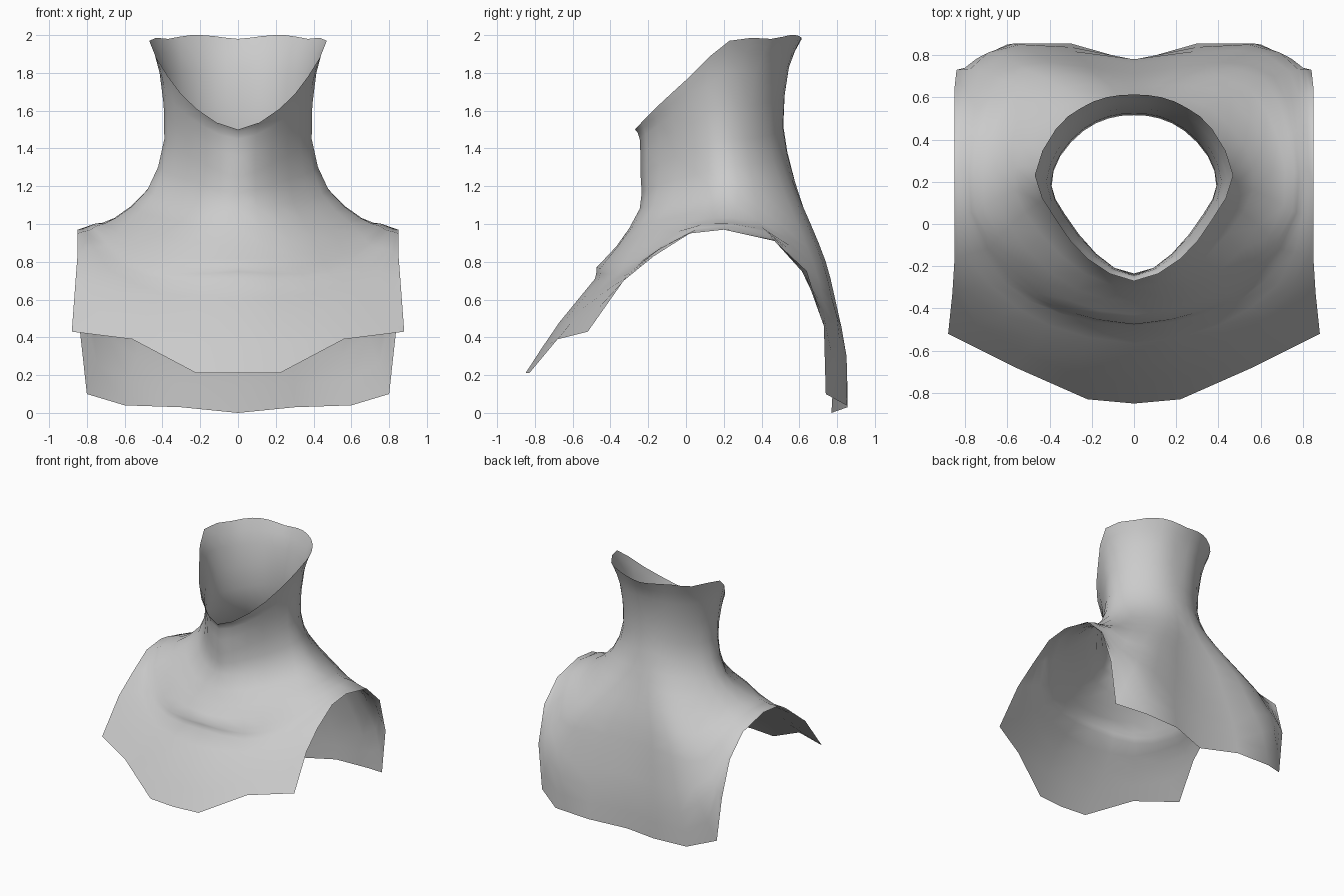
import bpy, bmesh
from mathutils import Vector

if "Cube" in bpy.data.objects:
    bpy.data.objects.remove(bpy.data.objects["Cube"])


def catmull(a, b, c, d, t):
    return 0.5 * (2 * b + (c - a) * t + (2 * a - 5 * b + 4 * c - d) * t * t
                  + (3 * b - a - 3 * c + d) * t ** 3)


def densify(points):
    """Insert a smooth midpoint between each pair of points."""
    out = []
    for i in range(len(points) - 1):
        a = points[i - 1] if i else 2 * points[0] - points[1]
        d = points[i + 2] if i + 2 < len(points) else 2 * points[-1] - points[-2]
        out += [points[i], catmull(a, points[i], points[i + 1], d, 0.5)]
    return out + [points[-1]]


def half_ring(*pts):
    """Half loop from front centre to back centre, mirrored ends for tangents."""
    p = [Vector(q) for q in pts]
    flip = lambda v: Vector((-v.x, v.y, v.z))
    return densify([flip(p[1])] + p + [flip(p[-2])])[2:-2]


# Neck rings, top to bottom
rim = half_ring((0, -.27, 1.5), (.22, -.165, 1.61), (.37, .02, 1.78), (.47, .23, 1.97),
                (.37, .45, 1.98), (.25, .55, 2), (.13, .6, 1.995), (0, .613, 1.98))
neck_top = half_ring((0, -.245, 1.45), (.19, -.15, 1.52), (.34, .02, 1.64), (.415, .2, 1.8),
                     (.35, .37, 1.8), (.24, .48, 1.81), (.12, .535, 1.82), (0, .545, 1.83))
neck_mid = half_ring((0, -.24, 1.25), (.18, -.14, 1.32), (.33, .05, 1.4), (.39, .18, 1.45),
                     (.35, .32, 1.45), (.24, .44, 1.47), (.12, .5, 1.5), (0, .515, 1.52))
neck_base = half_ring((0, -.245, 1.08), (.2, -.17, 1.1), (.38, .02, 1.13), (.48, .19, 1.18),
                      (.43, .36, 1.2), (.28, .5, 1.22), (.13, .56, 1.24), (0, .57, 1.25))
# Shoulder, collarbone and chest rings
shoulder = half_ring((0, -.37, .88), (.27, -.31, .91), (.5, -.13, .97), (.65, .12, 1.03),
                     (.62, .38, 1.02), (.45, .6, .98), (.22, .66, 1), (0, .64, 1))
collarbone = half_ring((0, -.475, .77), (.33, -.4, .77), (.56, -.23, .84), (.75, .06, .99),
                       (.73, .42, .97), (.62, .68, .78), (.36, .74, .8), (0, .69, .82))
under_bone = half_ring((0, -.482, .71), (.36, -.42, .7), (.62, -.27, .78), (.78, .05, .97),
                       (.77, .44, .95), (.69, .71, .66), (.43, .79, .6), (0, .735, .58))
chest = half_ring((0, -.67, .48), (.46, -.55, .55), (.75, -.3, .74), (.82, .03, .96),
                  (.82, .46, .92), (.78, .73, .55), (.54, .85, .3), (0, .78, .3))
# Hem: front edge, armhole, back edge
hem = [Vector(p) for p in (
    (0, -.85, .21), (.22, -.83, .21), (.56, -.68, .39), (.88, -.52, .43), (.86, -.33, .7),
    (.85, -.17, .83), (.85, .02, .95), (.85, .2, .97), (.85, .47, .91), (.85, .64, .75),
    (.84, .73, .46), (.8, .74, .1), (.6, .85, .04), (.3, .855, .03), (0, .77, 0))]

rings = [rim, neck_top, neck_mid, neck_base, shoulder, collarbone, under_bone, chest, hem]
columns = [densify([r[c] for r in rings]) for c in range(len(hem))]

# Loft the half shell
bm = bmesh.new()
grid = [[bm.verts.new(p) for p in col] for col in columns]
for a, b in zip(grid, grid[1:]):
    for i in range(len(a) - 1):
        bm.faces.new((a[i], a[i + 1], b[i + 1], b[i]))
for v in grid[0] + grid[-1]:
    v.co.x = 0

# Mirror across the centre
geo = bmesh.ops.duplicate(bm, geom=bm.verts[:] + bm.edges[:] + bm.faces[:])["geom"]
for v in geo:
    if isinstance(v, bmesh.types.BMVert):
        v.co.x *= -1
bmesh.ops.reverse_faces(bm, faces=[f for f in geo if isinstance(f, bmesh.types.BMFace)])
bmesh.ops.remove_doubles(bm, verts=bm.verts[:], dist=0.0005)
for f in bm.faces:
    f.smooth = True
mesh = bpy.data.meshes.new("neck_and_shoulders")
bm.to_mesh(mesh)
bm.free()
obj = bpy.data.objects.new("neck_and_shoulders", mesh)
bpy.context.collection.objects.link(obj)
